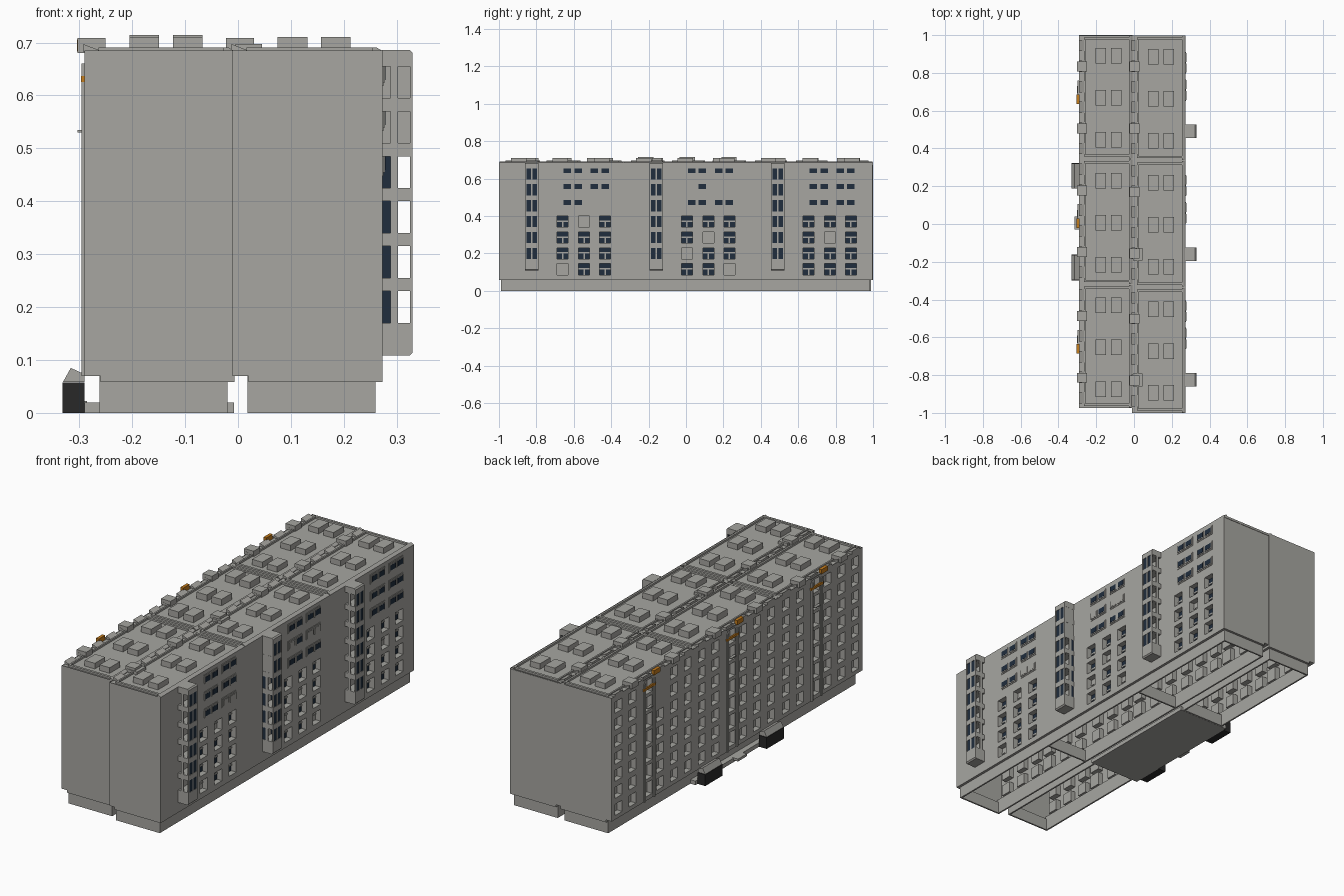
import bpy, bmesh

if "Cube" in bpy.data.objects:
    bpy.data.objects.remove(bpy.data.objects["Cube"])

def material(name, rgb):
    m = bpy.data.materials.new(name)
    m.diffuse_color = (*rgb, 1)
    m.use_nodes = True
    m.node_tree.nodes["Principled BSDF"].inputs["Base Color"].default_value = m.diffuse_color
    return m

MATS = [material("concrete_grey", (.385, .38, .355)), material("navy_glass", (.014, .026, .047)),
        material("entrance_black", (.022, .022, .022)), material("awning_orange", (.55, .2, .012))]
GREY, GLASS, BLACK, ORANGE = range(4)

def finish(bm, name):
    me = bpy.data.meshes.new(name)
    bm.to_mesh(me)
    bm.free()
    for m in MATS:
        me.materials.append(m)
    ob = bpy.data.objects.new(name, me)
    bpy.context.collection.objects.link(ob)
    return ob

def face(bm, pts, mat=GREY):
    f = bm.faces.new([bm.verts.new(p) for p in pts])
    f.material_index = mat
    return f

def prism(bm, prof, y0, y1, mat=GREY):
    # extrude an x/z profile along y
    f = face(bm, [(x, y0, z) for x, z in prof], mat)
    g = bmesh.ops.extrude_face_region(bm, geom=[f])["geom"]
    vs = [v for v in g if isinstance(v, bmesh.types.BMVert)]
    bmesh.ops.translate(bm, verts=vs, vec=(0, y1 - y0, 0))
    fs = {q for v in vs for q in v.link_faces}
    if f.is_valid:
        fs.add(f)
    for q in fs:
        q.material_index = mat
    bmesh.ops.recalc_face_normals(bm, faces=list(fs))

def box(bm, x0, x1, y0, y1, z0, z1, mat=GREY):
    prism(bm, [(x0, z0), (x1, z0), (x1, z1), (x0, z1)], y0, y1, mat)

def facade(bm, x, s, y0, y1, z0, z1, rects, depth):
    # wall at x facing s, with recesses (ya, yb, za, zb, material)
    def quad(a, b, c, d, xx, mat=GREY):
        p = [(xx, a, c), (xx, b, c), (xx, b, d), (xx, a, d)]
        face(bm, p if s > 0 else p[::-1], mat)
    ys = sorted({y0, y1} | {v for r in rects for v in r[:2]})
    zs = sorted({z0, z1} | {v for r in rects for v in r[2:4]})
    for a, b in zip(ys, ys[1:]):
        for c, d in zip(zs, zs[1:]):
            m, n = (a + b) / 2, (c + d) / 2
            if not any(r[0] < m < r[1] and r[2] < n < r[3] for r in rects):
                quad(a, b, c, d, x)
    xb = x - s * depth
    for a, b, c, d, mat in rects:
        quad(a, b, c, d, xb, mat)
        ring = [(a, c), (b, c), (b, d), (a, d)]
        for (p, q), (u, v) in zip(ring, ring[1:] + ring[:1]):
            e = [(x, p, q), (xb, p, q), (xb, u, v), (x, u, v)]
            face(bm, e if s > 0 else e[::-1])

STOREY = .085
ROWS = [(-.29, [1.0, .345, -.32], -.975), (-.01, [1.0, .337, -.335], -1.0)]
BAYS = [.49, -.16, -.825]
# blank windows as (bay, storey, column)
BLANK_LOW = {(2, 0, 0), (2, 3, 1), (1, 0, 2), (1, 1, 0), (1, 2, 1), (0, 2, 1)}
BLANK_HIGH = {(2, 0, 2), (2, 0, 3), (1, 1, 0), (1, 1, 2), (1, 1, 3)}

# window recesses of the bay side (+x), with their frames
east, bars = [], bmesh.new()
for n, by in enumerate(BAYS):
    for c, off in enumerate((.165, .28, .392)):
        for r in range(4):
            y, z = by + off, .085 + r * STOREY
            mat = GREY if (n, r, c) in BLANK_LOW else GLASS
            east.append((y - .029, y + .029, z, z + .06, mat))
            box(bars, .243, .249, y - .029, y + .029, z + .028, z + .036)
            box(bars, .243, .249, y - .004, y + .004, z, z + .028)
finish(bars, "window_bars")

def west_rects(tops):
    # window recesses of the stair side (-x)
    out = []
    for top in tops:
        for k in range(6):
            y = top - .055 - .109 * k
            for r in range(7):
                z = .09 + r * STOREY
                if k == 2:
                    out.append((y - .045, y + .014, z, z + .068, GREY))
                elif not (top == 1.0 and k == 3 and r > 4):
                    out.append((y - .027, y + .027, z, z + .056, GREY))
    return out

# body shells, open below
for i, (x0, tops, yb) in enumerate(ROWS):
    bm = bmesh.new()
    x1, yt = x0 + .283, 1.0 - .003 * i
    facade(bm, x0, -1, yb, yt, .07, .685, west_rects(tops), .028)
    facade(bm, x1, 1, yb, yt, .058, .685, east if i else [], .028)
    for y, flip in ((yb, False), (yt, True)):
        p = [(x0, y, .07), (x0 + .03, y, .07), (x0 + .03, y, .058), (x1, y, .058),
             (x1, y, .685), (x0, y, .685)]
        face(bm, p[::-1] if flip else p)
    # ledges around the plinth
    box(bm, x0, x0 + .034, yb, yt, .07, .074)
    box(bm, x1 - .018, x1, yb, yt, .058, .061)
    for a, b in ((yb, yb + .018), (yt - .018, yt)):
        box(bm, x0 + .03, x1, a, b, .058, .061)
    finish(bm, "building_shell")

    # hollow plinth with cross walls
    bm = bmesh.new()
    pa, pb, t = x0 + .028, x1 - .013, .008
    ya, yc = yb + .012, yt - .012
    box(bm, pa, pa + t, ya, yc, 0, .074)
    box(bm, pb - t, pb, ya, yc, 0, .06)
    for y in (ya, tops[2] - t / 2, tops[1] - t / 2, yc - t):
        box(bm, pa, pb, y, y + t, 0, .06)
    finish(bm, "plinth")

    # roof slabs with rims, vents and column caps per section
    bm = bmesh.new()
    vents = bmesh.new()
    ends = tops[1:] + [yb]
    for j, (a, b) in enumerate(zip(tops, ends)):
        up = .004 if (i == 0 and j == 1) else 0
        box(bm, x0, x1, b, a - .001, .672, .682)
        ra, rb = x0 + .03, x1 - .012
        prism(bm, [(rb - .008, .68), (x1, .68), (x1, .684), (rb, .691), (rb - .008, .691)],
              b + .003, a - .003)
        box(bm, ra - .004, ra + .004, b + .012, a - .012, .68, .691)
        for c in (b + .012, a - .024):
            box(bm, ra, rb, c, c + .012, .68, .691)
        for k in (-1, 0, 1):
            y = (a + b) / 2 - .005 + k * .222
            for vx in (.113, .195):
                box(vents, x0 + vx - .028, x0 + vx + .028, y - .041, y + .041, .68, .71 + up)
        for k in (1, 4):
            y = a - .058 - .109 * k
            box(vents, x0 - .013, x0 + .04, y - .026, y + .026, .68, .709)
        # low uneven parapet along the column side
        for k in range(6):
            y = a - .055 - .109 * k
            prism(vents, [(x0 - .002, .682), (x0 + .03, .682), (x0 + .026, .686), (x0 - .002, .697)],
                  y - .03, y + .03)
    finish(bm, "roof")
    finish(vents, "roof_vents")

# tops of the inner bays showing through the roof
bm = bmesh.new()
for y in BAYS[1:]:
    box(bm, -.005, .045, y - .034, y + .034, .68, .697)
finish(bm, "inner_bay_tops")

# bays on the +x side; the middle one has glazed sides
for n, y in enumerate(BAYS):
    bm = bmesh.new()
    xa, xb, w = .271, .33, .036
    prism(bm, [(xa, .108), (xb - .006, .108), (xb, .114), (xb, .17), (xa, .17)], y - w, y + w)
    for r in range(6):
        z = .17 + r * STOREY
        zt = z + .06
        if r == 5:
            prism(bm, [(xa, zt), (xb, zt), (xb, .68), (xb - .006, .686), (xa, .686)], y - w, y + w)
        else:
            box(bm, xa, xb, y - w, y + w, zt, z + STOREY)
        for c in (-.032, 0, .032):
            box(bm, xb - .005, xb, y + c - .004, y + c + .004, z, zt)
        for c in (-.016, .016):
            box(bm, xb - .004, xb - .002, y + c - .012, y + c + .012, z, zt, GLASS)
        for c in (-w, w - .006):
            box(bm, .288, .302, y + c, y + c + .006, z, zt)
            if n == 1 and r < 4:
                box(bm, xa, .288, y + c + .001, y + c + .005, z, zt, GLASS)
        if n == 1 and r > 3:
            box(bm, xa, xb - .005, y - w + .001, y + w - .001, z, zt)
    finish(bm, "window_bay")

# framed small windows on the upper storeys
bm = bmesh.new()
for n, y in enumerate(BAYS):
    for r in range(3):
        z = .472 + r * STOREY
        for h in (0, 1):
            pair = ((.19, .248), (.335, .392))[h]
            box(bm, .271, .275, y + pair[0] - .028, y + pair[1] + .028, z - .024, z + .024)
            for c, off in enumerate(pair):
                m = y + off
                box(bm, .274, .278, m - .024, m + .024, z - .018, z + .018)
                mat = GREY if (n, r, 2 * h + c) in BLANK_HIGH else GLASS
                box(bm, .277, .279, m - .02, m + .02, z - .013, z + .013, mat)
finish(bm, "upper_windows")

# stair column ribs, ledges and orange awnings
bm = bmesh.new()
awn = bmesh.new()
for top in ROWS[0][1]:
    y = top - .29
    for c in (-.042, .035):
        box(bm, -.296, -.289, y + c - .006, y + c + .006, .07, .66)
    box(bm, -.303, -.289, y - .02, y + .02, .53, .535)
    box(bm, -.298, -.289, y - .055, y + .05, .682, .688)
    box(awn, -.297, -.289, y - .05, y + .045, .625, .637, ORANGE)
    box(awn, -.304, -.288, y - .075, y - .025, .683, .706, ORANGE)
finish(bm, "stair_ribs")
finish(awn, "orange_awnings")

# entrance floor, step and black porches with sloped roofs
bm = bmesh.new()
box(bm, -.29, -.008, -.325, .34, 0, .02)
box(bm, -.315, -.285, -.03, .04, .01, .022)
finish(bm, "entrance_floor")
for y in (.255, -.23):
    bm = bmesh.new()
    box(bm, -.332, -.29, y - .068, y + .068, 0, .057, BLACK)
    prism(bm, [(-.331, .058), (-.29, .058), (-.29, .073), (-.316, .085)], y - .066, y + .066)
    finish(bm, "porch")
